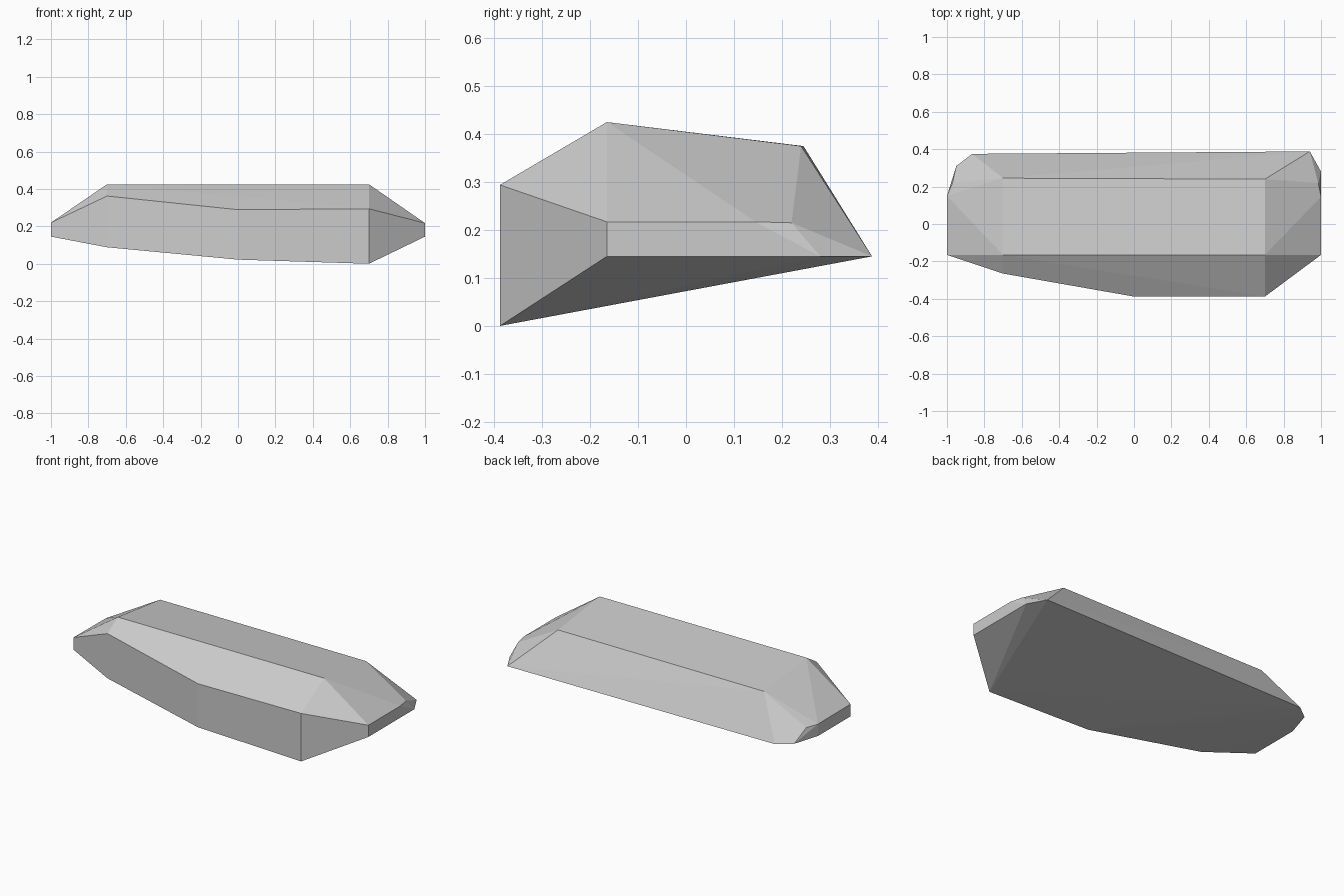
import bpy
import bmesh
import math

if "Cube" in bpy.data.objects:
    bpy.data.objects.remove(bpy.data.objects["Cube"])

# Flat grey stone colour
stone = bpy.data.materials.new("stone grey")
stone.diffuse_color = (0.6, 0.6, 0.6, 1)
stone.use_nodes = True
stone.node_tree.nodes["Principled BSDF"].inputs["Base Color"].default_value = stone.diffuse_color

# Flat top, sloping slightly down to the back
plateau = [(-0.7, -0.165, 0.425), (0.7, -0.165, 0.425),
           (0.7, 0.24, 0.375), (-0.7, 0.245, 0.375)]

# Upright cliff band round the front and ends: x, y, lower z, upper z
cliff = [(-1, 0.15, 0.145, 0.218), (-1, -0.165, 0.145, 0.22),
         (-0.7, -0.265, 0.088, 0.362), (0, -0.388, 0.022, 0.289),
         (0.7, -0.388, 0.0, 0.294), (1, -0.165, 0.145, 0.217)]

# Thin back rim and the chipped corners at both ends
rim = [(1, 0.145, 0.217), (1, 0.28, 0.145), (0.94, 0.388, 0.145),
       (0.985, 0.22, 0.215), (-0.97, 0.22, 0.215),
       (-0.95, 0.31, 0.145), (-0.865, 0.375, 0.145)]

# Wrap the corner points in a faceted solid
bm = bmesh.new()
for co in plateau + rim:
    bm.verts.new(co)
for x, y, low, high in cliff:
    bm.verts.new((x, y, low))
    bm.verts.new((x, y, high))
hull = bmesh.ops.convex_hull(bm, input=bm.verts)
loose = [v for v in bm.verts if not v.link_faces]
bmesh.ops.delete(bm, geom=loose, context='VERTS')

# Merge the triangles that lie almost in one plane
bmesh.ops.dissolve_limit(bm, angle_limit=math.radians(1.5),
                         verts=bm.verts, edges=bm.edges)
bmesh.ops.recalc_face_normals(bm, faces=bm.faces)

mesh = bpy.data.meshes.new("rock_slab")
bm.to_mesh(mesh)
bm.free()
mesh.materials.append(stone)
rock = bpy.data.objects.new("rock_slab", mesh)
bpy.context.collection.objects.link(rock)
